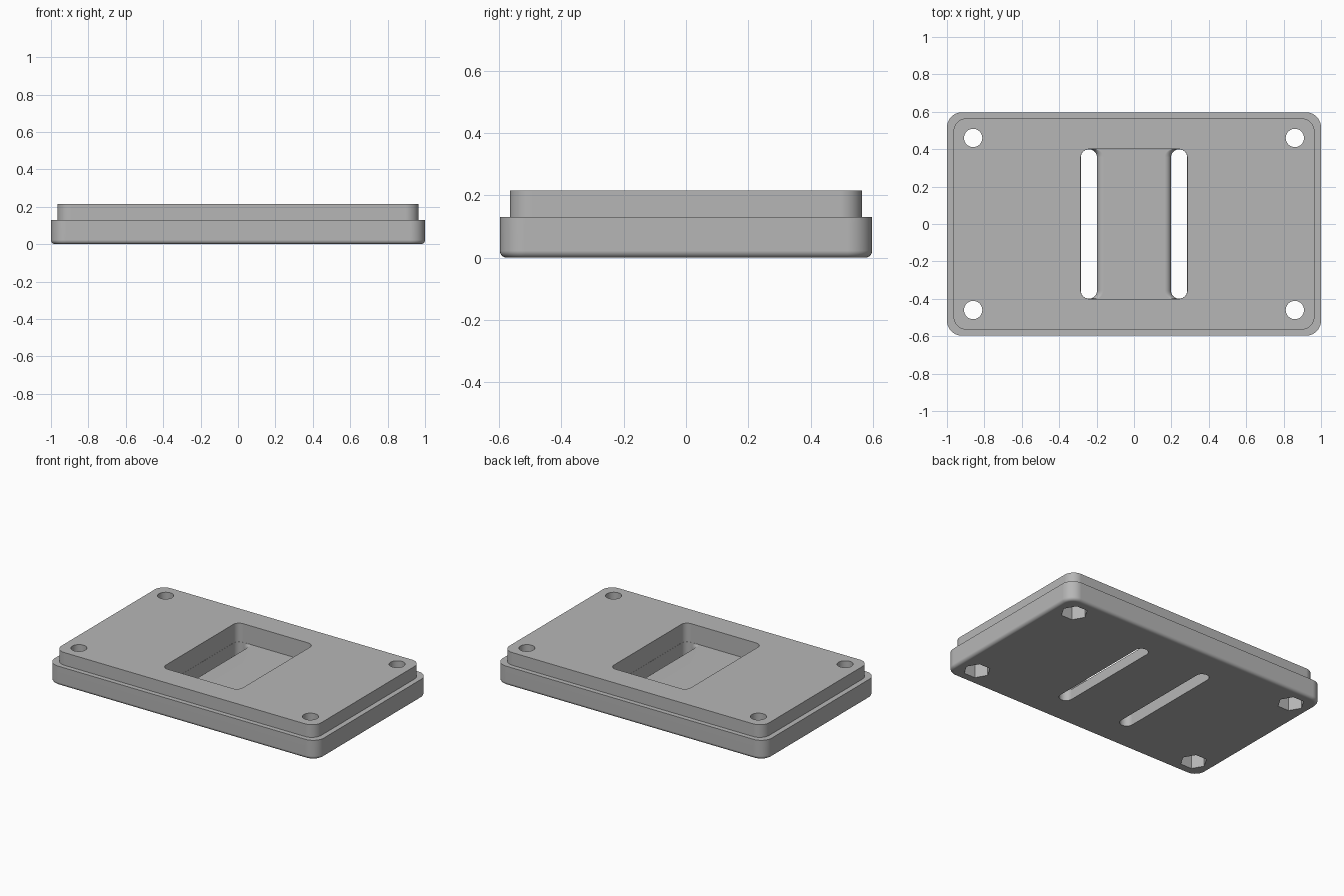
import bpy, bmesh, math

default = bpy.data.objects.get("Cube")
if default:
    bpy.data.objects.remove(default, do_unlink=True)

grey = bpy.data.materials.new("plain grey")
grey.use_nodes = True
colour = (0.47, 0.47, 0.47, 1)
grey.diffuse_color = colour
grey.node_tree.nodes["Principled BSDF"].inputs["Base Color"].default_value = colour


def rounded_ring(hw, hd, r, z, cx=0, steps=10):
    """Rounded rectangle outline, counter-clockwise."""
    points = []
    for corner, (sx, sy) in enumerate([(1, 1), (-1, 1), (-1, -1), (1, -1)]):
        for i in range(steps + 1):
            a = math.pi / 2 * (corner + i / steps)
            points.append((cx + sx * (hw - r) + r * math.cos(a),
                           sy * (hd - r) + r * math.sin(a), z))
    return points


def polygon_ring(r, z, cx, cy, sides):
    return [(cx + r * math.cos(2 * math.pi * i / sides),
             cy + r * math.sin(2 * math.pi * i / sides), z) for i in range(sides)]


def loft(name, rings):
    """Closed solid through matching outlines, bottom to top."""
    bm = bmesh.new()
    loops = [[bm.verts.new(p) for p in ring] for ring in rings]
    n = len(loops[0])
    for low, high in zip(loops, loops[1:]):
        for i in range(n):
            j = (i + 1) % n
            bm.faces.new((low[i], low[j], high[j], high[i]))
    bm.faces.new(loops[0][::-1])
    bm.faces.new(loops[-1])
    mesh = bpy.data.meshes.new(name)
    bm.to_mesh(mesh)
    bm.free()
    mesh.materials.append(grey)
    obj = bpy.data.objects.new(name, mesh)
    bpy.context.collection.objects.link(obj)
    return obj


# Stepped plate with a rounded bottom edge
TOP, LEDGE, FLOOR = 0.215, 0.13, 0.09
edge = 0.022
rings = []
for i in range(7):
    t = math.pi / 2 * i / 6
    inset = edge * (1 - math.sin(t))
    rings.append(rounded_ring(1 - inset, 0.597 - inset, 0.08 - inset, edge * (1 - math.cos(t))))
rings += [rounded_ring(1, 0.597, 0.08, LEDGE),
          rounded_ring(0.965, 0.565, 0.07, LEDGE),
          rounded_ring(0.965, 0.565, 0.07, TOP)]
plate = loft("mounting_plate", rings)

# Central pocket
cutters = [loft("pocket_cutter", [rounded_ring(0.285, 0.4, 0.043, z) for z in (FLOOR, 0.3)])]

# Strap slots, rounded over towards the pocket floor
half, flare = 0.043, 0.035
for side in (-1, 1):
    rings = [rounded_ring(half, 0.399, half - 0.001, -0.1, side * 0.241)]
    for i in range(7):
        t = math.pi / 2 * i / 6
        grow = flare * (1 - math.cos(t)) / 2
        rings.append(rounded_ring(half + grow, 0.399, half - 0.001,
                                  FLOOR - flare + flare * math.sin(t),
                                  side * (0.241 - grow)))
    rings.append(rounded_ring(half + grow, 0.399, half - 0.001, FLOOR + 0.02,
                              side * (0.241 - grow)))
    cutters.append(loft("slot_cutter", rings))

# Corner screw holes with hexagonal nut recesses below
for x in (-0.86, 0.86):
    for y in (-0.46, 0.46):
        cutters.append(loft("hole_cutter", [polygon_ring(0.049, z, x, y, 32) for z in (-0.1, 0.3)]))
        cutters.append(loft("nut_cutter", [polygon_ring(0.083, z, x, y, 6) for z in (-0.1, 0.09)]))

bpy.ops.object.select_all(action='DESELECT')
bpy.context.view_layer.objects.active = plate
plate.select_set(True)
for cutter in cutters:
    cutter.hide_render = True
    cut = plate.modifiers.new("cut", 'BOOLEAN')
    cut.operation = 'DIFFERENCE'
    cut.solver = 'EXACT'
    cut.object = cutter
    bpy.ops.object.modifier_apply(modifier=cut.name)
    bpy.data.objects.remove(cutter, do_unlink=True)

# Smooth rounds, crisp edges, flat large faces
bpy.ops.object.shade_smooth_by_angle(angle=math.radians(30))
weighted = plate.modifiers.new("flat faces", 'WEIGHTED_NORMAL')
weighted.keep_sharp = True
